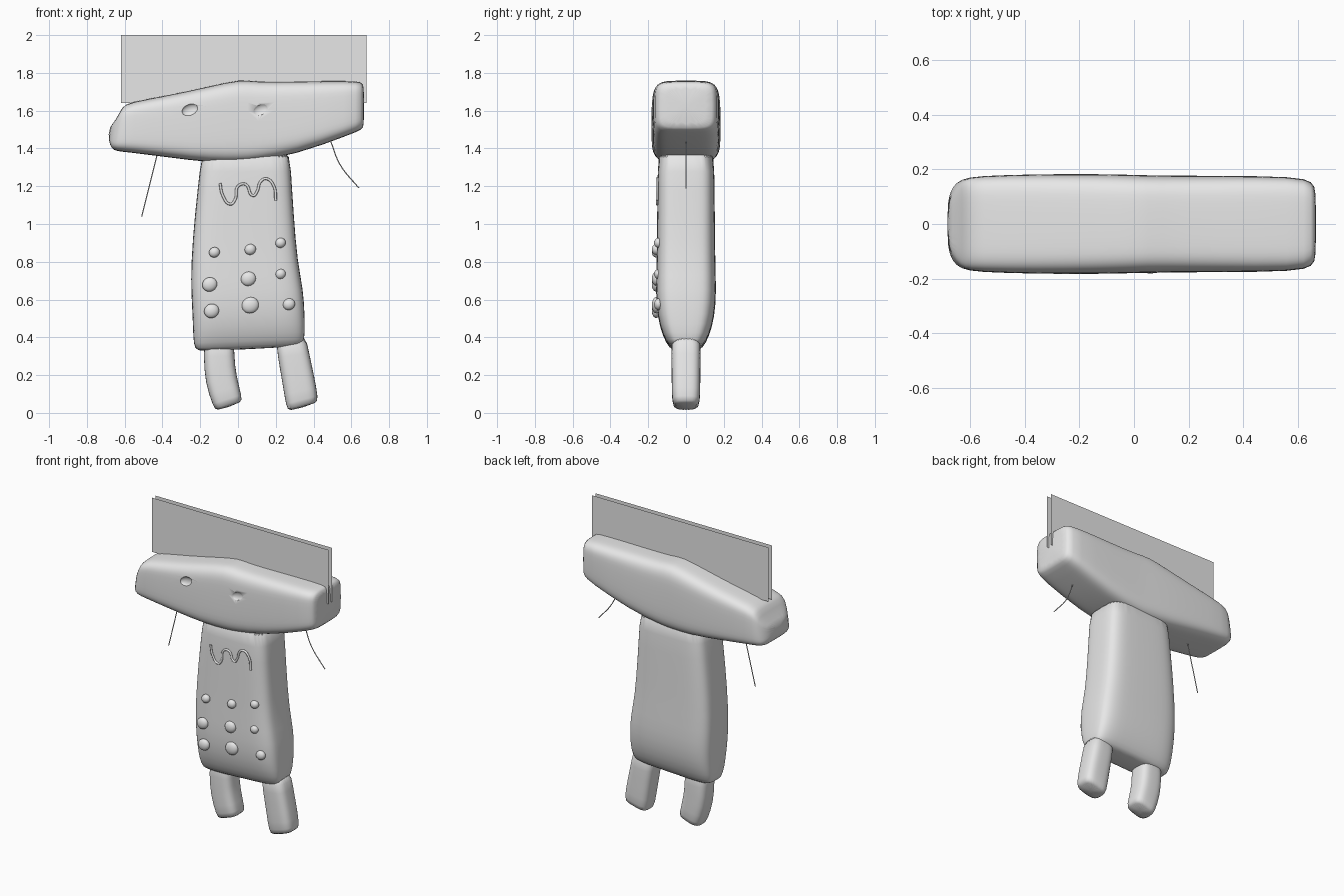
import bpy, bmesh, math
from mathutils import Vector

cube = bpy.data.objects.get("Cube")
if cube:
    bpy.data.objects.remove(cube, do_unlink=True)

GREY = (0.8, 0.8, 0.8, 1)
mat = bpy.data.materials.new("plain grey")
mat.use_nodes = True
mat.diffuse_color = GREY
mat.node_tree.nodes["Principled BSDF"].inputs["Base Color"].default_value = GREY


def activate(ob):
    bpy.ops.object.select_all(action='DESELECT')
    ob.select_set(True)
    bpy.context.view_layer.objects.active = ob


def add_object(name, bm):
    bmesh.ops.recalc_face_normals(bm, faces=bm.faces)
    me = bpy.data.meshes.new(name)
    bm.to_mesh(me)
    bm.free()
    me.materials.append(mat)
    ob = bpy.data.objects.new(name, me)
    bpy.context.collection.objects.link(ob)
    return ob


def smooth(ob, degrees=50):
    activate(ob)
    bpy.ops.object.shade_smooth_by_angle(angle=math.radians(degrees))


def power(value, n):
    return math.copysign(abs(value) ** (2 / n), value)


def loft(name, sections, n, count=32):
    """Skin rounded sections, each spanning (x0, z0)-(x1, z1) with a half depth."""
    bm = bmesh.new()
    rings = []
    for x0, z0, x1, z1, depth in sections:
        a, b = Vector((x0, 0, z0)), Vector((x1, 0, z1))
        ring = []
        for i in range(count):
            t = math.tau * i / count
            p = (a + b) / 2 + (b - a) / 2 * power(math.cos(t), n)
            p.y = depth * power(math.sin(t), n)
            ring.append(bm.verts.new(p))
        rings.append(ring)
    for r, s in zip(rings, rings[1:]):
        for i in range(count):
            j = (i + 1) % count
            bm.faces.new((r[i], r[j], s[j], s[i]))
    bm.faces.new(rings[0])
    bm.faces.new(rings[-1])
    ob = add_object(name, bm)
    activate(ob)
    ob.modifiers.new("soft", 'SUBSURF').levels = 1
    bpy.ops.object.modifier_apply(modifier="soft")
    return ob


def ellipsoid(name, place, size, tilt=0):
    bm = bmesh.new()
    bmesh.ops.create_uvsphere(bm, u_segments=20, v_segments=12, radius=1)
    ob = add_object(name, bm)
    ob.location, ob.scale, ob.rotation_euler = place, size, (0, tilt, 0)
    return ob


def strand(name, points, y, radius):
    cu = bpy.data.curves.new(name, 'CURVE')
    cu.dimensions = '3D'
    cu.bevel_depth = radius
    cu.bevel_resolution = 2
    cu.use_fill_caps = True
    cu.resolution_u = 6
    sp = cu.splines.new('BEZIER')
    sp.bezier_points.add(len(points) - 1)
    for bp, (x, z) in zip(sp.bezier_points, points):
        bp.co = (x, y, z)
        bp.handle_left_type = bp.handle_right_type = 'AUTO'
    cu.materials.append(mat)
    ob = bpy.data.objects.new(name, cu)
    bpy.context.collection.objects.link(ob)


# Long head, skinned from the snout to the blunt end
head = loft("head", [
    (-.685, 1.44, -.685, 1.51, .09),
    (-.67, 1.40, -.645, 1.55, .14),
    (-.645, 1.385, -.615, 1.62, .165),
    (-.58, 1.38, -.58, 1.645, .177),
    (-.35, 1.35, -.35, 1.685, .183),
    (-.15, 1.325, -.15, 1.73, .184),
    (.02, 1.325, .02, 1.768, .18),
    (.08, 1.33, .08, 1.753, .178),
    (.3, 1.365, .3, 1.755, .177),
    (.6, 1.475, .6, 1.758, .175),
    (.655, 1.50, .655, 1.752, .155),
    (.668, 1.515, .668, 1.735, .125)], 5)

# Shallow eye dents
for x in (-.255, .12):
    cutter = ellipsoid("eye_cutter", (x, -.186, 1.605), (.045, .02, .03), -.4)
    cutter.hide_render = True
    mod = head.modifiers.new("eye", 'BOOLEAN')
    mod.operation, mod.object, mod.solver = 'DIFFERENCE', cutter, 'EXACT'
    activate(head)
    bpy.ops.object.modifier_apply(modifier="eye")
    bpy.data.objects.remove(cutter, do_unlink=True)
smooth(head)

# Body, tapering front to back near the bottom
smooth(loft("body", [
    (-.19, 1.42, .27, 1.42, .145),
    (-.20, 1.3, .28, 1.3, .15),
    (-.23, 1.05, .295, 1.05, .153),
    (-.25, .78, .315, .8, .155),
    (-.248, .63, .347, .65, .161),
    (-.24, .5, .353, .52, .152),
    (-.238, .4, .356, .42, .125),
    (-.23, .335, .345, .36, .09),
    (-.20, .325, .32, .35, .06)], 4.5))

# Bent legs
smooth(loft("right_leg", [
    (-.18, .42, -.02, .42, .078),
    (-.182, .3, -.02, .3, .077),
    (-.175, .16, -.01, .2, .076),
    (-.13, .03, .022, .08, .075),
    (-.115, .008, .02, .055, .06)], 3.2))
smooth(loft("left_leg", [
    (.195, .42, .36, .42, .078),
    (.21, .3, .375, .32, .077),
    (.235, .16, .405, .19, .076),
    (.255, .03, .425, .075, .075),
    (.27, .006, .418, .052, .06)], 3.2))

# Buttons on the belly: x, z, radius
buttons = [(-.125, .85, .027), (.065, .865, .028), (.225, .9, .026),
           (-.15, .68, .037), (.055, .71, .037), (.225, .735, .026),
           (-.14, .54, .037), (.065, .57, .042), (.27, .575, .03)]
for i, (x, z, r) in enumerate(buttons):
    y = -.146 if x > .2 else -.158
    smooth(ellipsoid(f"button_{i + 1}", (x, y, z), (r * 1.08, .023, r), -.5))

# Wavy mouth line and two thin hanging strings
strand("mouth", [(-.095, 1.215), (-.08, 1.15), (-.04, 1.105), (-.015, 1.13),
                 (0, 1.20), (.04, 1.21), (.08, 1.15), (.1, 1.17), (.12, 1.225),
                 (.15, 1.24), (.19, 1.2), (.2, 1.125)], -.153, .007)
strand("right_string", [(-.425, 1.38), (-.47, 1.2), (-.51, 1.04)], 0, .003)
strand("left_string", [(.49, 1.44), (.54, 1.315), (.64, 1.19)], 0, .003)

# Two parallel sheets standing in the head
for name, y in (("front_sheet", -.018), ("back_sheet", .018)):
    bm = bmesh.new()
    bm.faces.new([bm.verts.new((x, y, z)) for x, z in
                  ((-.62, 1.64), (.68, 1.64), (.68, 2), (-.62, 2))])
    add_object(name, bm)
